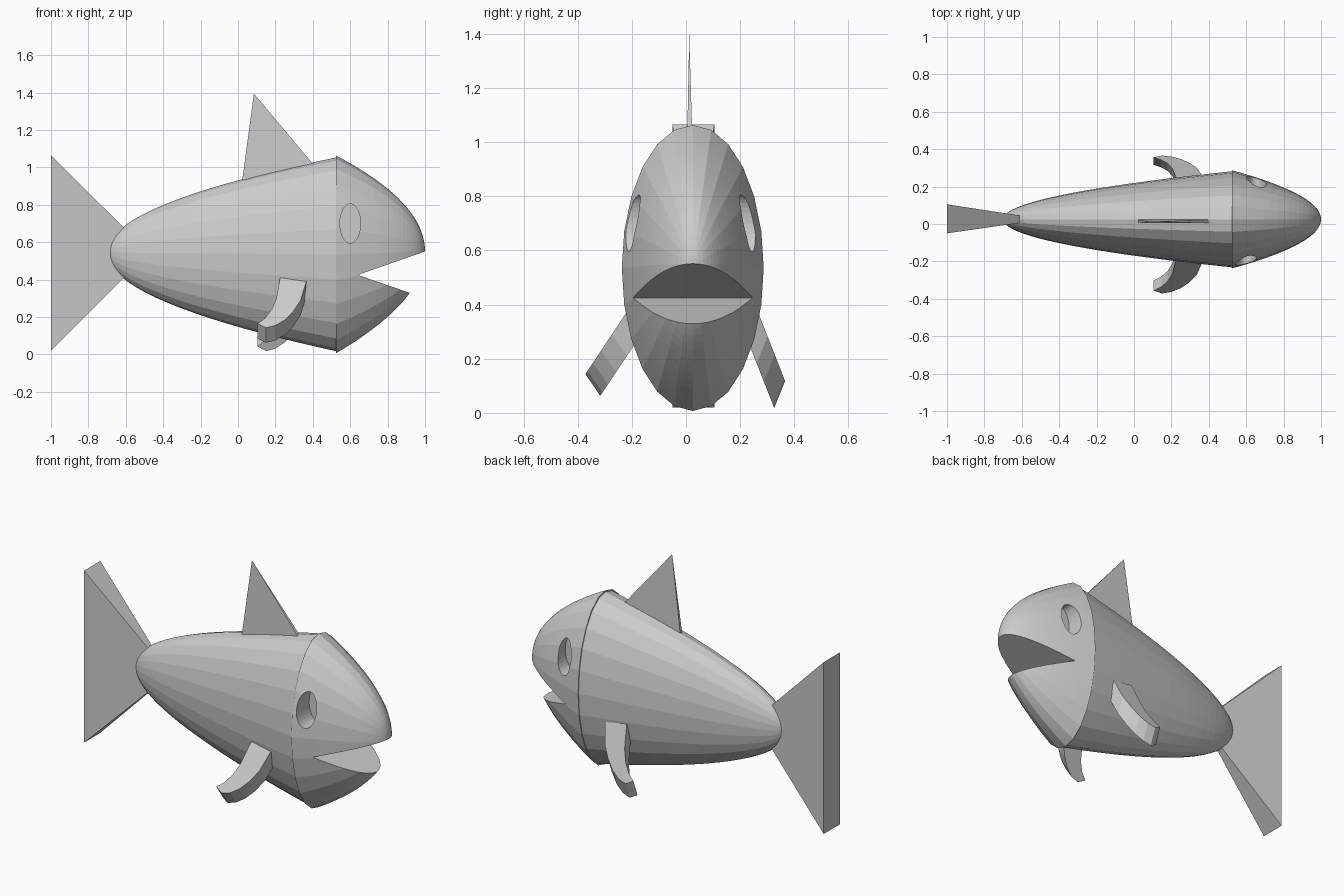
import bpy, bmesh, math
from mathutils import Vector

if "Cube" in bpy.data.objects:
    bpy.data.objects.remove(bpy.data.objects["Cube"], do_unlink=True)

grey = bpy.data.materials.new("plain grey")
grey.use_nodes = True
GREY = (0.6, 0.6, 0.6, 1)
grey.diffuse_color = GREY
grey.node_tree.nodes["Principled BSDF"].inputs["Base Color"].default_value = GREY

MID_Y, MID_Z = 0.025, 0.535
SIDES = 24


def finish(bm, name):
    bmesh.ops.recalc_face_normals(bm, faces=bm.faces)
    mesh = bpy.data.meshes.new(name)
    bm.to_mesh(mesh)
    bm.free()
    obj = bpy.data.objects.new(name, mesh)
    bpy.context.collection.objects.link(obj)
    mesh.materials.append(grey)
    return obj


def hull(name, points):
    bm = bmesh.new()
    for p in points:
        bm.verts.new(p)
    bmesh.ops.convex_hull(bm, input=bm.verts)
    return finish(bm, name)


def prism(name, outline, offset):
    bm = bmesh.new()
    face = bm.faces.new([bm.verts.new(p) for p in outline])
    out = bmesh.ops.extrude_face_region(bm, geom=[face], use_keep_orig=True)
    moved = [g for g in out["geom"] if isinstance(g, bmesh.types.BMVert)]
    bmesh.ops.translate(bm, verts=moved, vec=offset)
    return finish(bm, name)


def paraboloid(name, tip_x, base_x, half_y, half_z, tip_z, rings=20):
    """Elliptical parabolic shell, closed at the wide end."""
    bm = bmesh.new()
    tip = bm.verts.new((tip_x, MID_Y, tip_z))
    last = None
    for i in range(1, rings + 1):
        s = i / rings
        x = tip_x + (base_x - tip_x) * s * s
        z = tip_z + (MID_Z - tip_z) * s * s
        ring = []
        for k in range(SIDES):
            a = math.tau * k / SIDES
            ring.append(bm.verts.new((x, MID_Y + half_y * s * math.cos(a),
                                      z + half_z * s * math.sin(a))))
        for k in range(SIDES):
            n = (k + 1) % SIDES
            if last:
                bm.faces.new((last[k], last[n], ring[n], ring[k]))
            else:
                bm.faces.new((tip, ring[n], ring[k]))
        last = ring
    bm.faces.new(last)
    return finish(bm, name)


def cut(target, cutter):
    mod = target.modifiers.new("cut", "BOOLEAN")
    mod.operation = "DIFFERENCE"
    mod.solver = "EXACT"
    mod.object = cutter
    cutter.hide_render = True
    cutter.hide_set(True)
    cutter.display_type = "WIRE"


# Body and head
body = paraboloid("body", -0.7, 0.535, 0.258, 0.52, 0.545)
head = paraboloid("head", 1.0, 0.525, 0.262, 0.528, 0.55)

# Open mouth
mouth = prism("mouth_cutter", [(0.64, -0.5, 0.425), (1.18, -0.5, 0.614),
                               (1.19, -0.5, 0.236)], (0, 1, 0))
cut(head, mouth)

# Eye sockets
for side, x, name in ((-1, 0.6, "right"), (1, 0.655, "left")):
    y = MID_Y + side * 0.12
    rim = [(x + 0.055 * math.cos(math.tau * k / 32), y,
            0.7 + 0.105 * math.sin(math.tau * k / 32)) for k in range(32)]
    cut(head, prism(name + "_eye_cutter", rim, (0, side * 0.4, 0)))

# Tail and back fin
hull("tail_fin", [(-0.475, MID_Y, 0.543)] +
     [(-1, y, z) for y in (-0.05, 0.105) for z in (0.02, 1.065)])
hull("back_fin", [(0.085, 0.012, 1.395)] +
     [p for y in (0.004, 0.024) for p in ((0.02, y, 0.91), (0.42, y, 0.995))])

# Curved side fins, the left one hanging steeper than the right
crescent = [(0.225, 0.41), (0.365, 0.39), (0.335, 0.29), (0.295, 0.23), (0.25, 0.185),
            (0.2, 0.155), (0.15, 0.143), (0.105, 0.165), (0.145, 0.195),
            (0.18, 0.24), (0.205, 0.3)]
for name, tip_y, tip_z, dy, dz, offset in (
        ("right_fin", -0.37, 0.145, 0.667, 1, (0, 0.055, -0.08)),
        ("left_fin", 0.365, 0.12, -0.44, 1.12, (0, -0.04, -0.1))):
    outline = [Vector((x, tip_y + (z - 0.145) * dy, tip_z + (z - 0.145) * dz))
               for x, z in crescent]
    prism(name, outline, offset)
